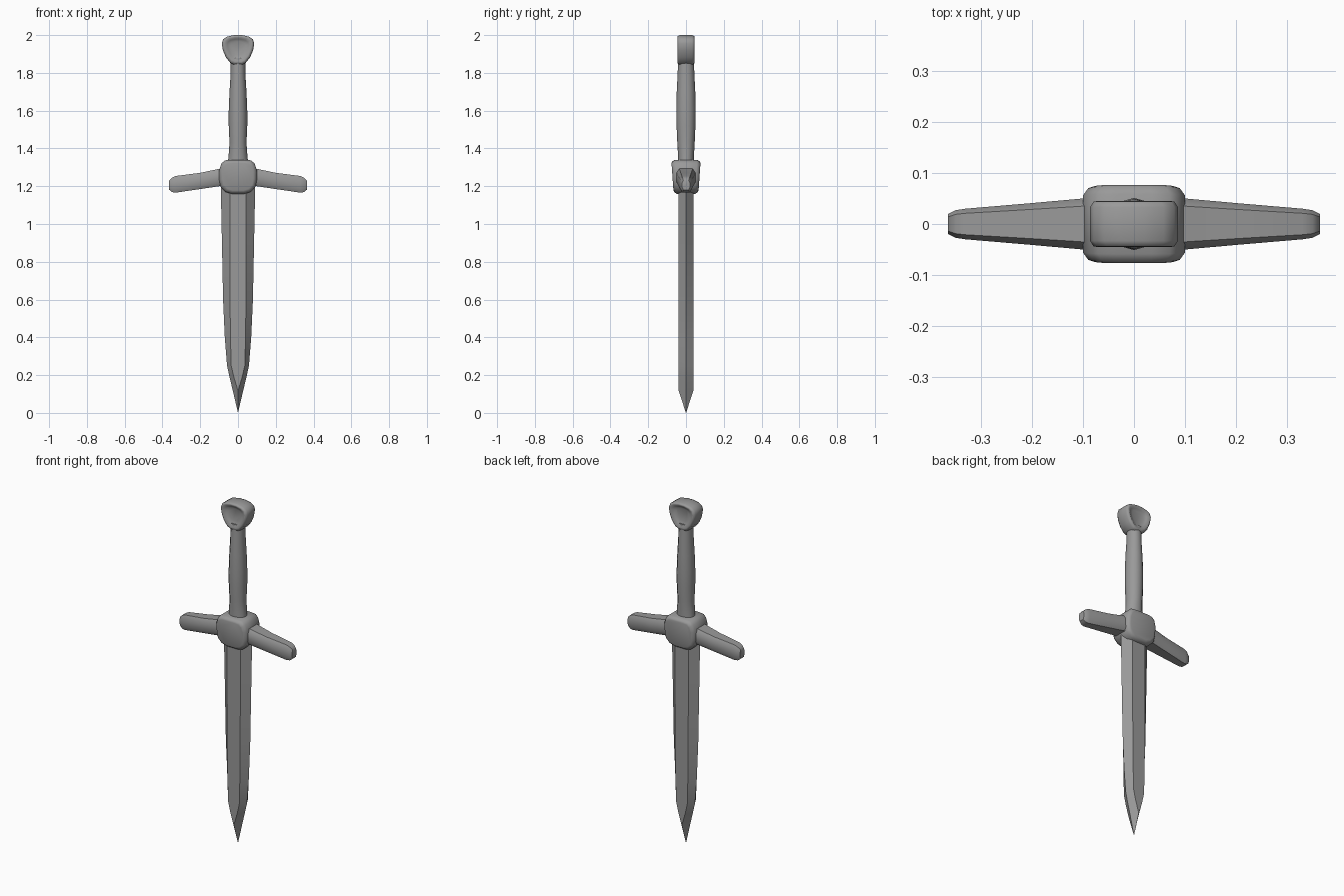
import bpy, bmesh
from math import cos, sin, pi, radians

cube = bpy.data.objects.get("Cube")
if cube:
    bpy.data.objects.remove(cube)

steel = bpy.data.materials.new("grey steel")
steel.use_nodes = True
COLOUR = (0.32, 0.32, 0.32, 1)
steel.diffuse_color = COLOUR
steel.node_tree.nodes["Principled BSDF"].inputs["Base Color"].default_value = COLOUR


def loft(name, rings, angle=30, bevel=0, mirror=False):
    """Skin a list of equal-length rings and cap both ends."""
    bm = bmesh.new()
    loops = [[bm.verts.new(p) for p in ring] for ring in rings]
    n = len(rings[0])
    for a, b in zip(loops, loops[1:]):
        for i in range(n):
            j = (i + 1) % n
            bm.faces.new((a[i], a[j], b[j], b[i]))
    bm.faces.new(loops[0])
    bm.faces.new(loops[-1])
    bmesh.ops.remove_doubles(bm, verts=bm.verts, dist=0.0005)
    bmesh.ops.recalc_face_normals(bm, faces=bm.faces)
    mesh = bpy.data.meshes.new(name)
    bm.to_mesh(mesh)
    bm.free()
    mesh.materials.append(steel)
    obj = bpy.data.objects.new(name, mesh)
    bpy.context.collection.objects.link(obj)
    if mirror:
        mod = obj.modifiers.new("mirror", 'MIRROR')
        mod.use_axis = (True, False, False)
        mod.use_mirror_merge = False
    if bevel:
        mod = obj.modifiers.new("bevel", 'BEVEL')
        mod.width, mod.segments = bevel, 3
    bpy.ops.object.select_all(action='DESELECT')
    bpy.context.view_layer.objects.active = obj
    obj.select_set(True)
    bpy.ops.object.shade_smooth_by_angle(angle=radians(angle))
    return obj


def outline(half):
    """Close a right-hand (x, z) half profile, mirrored across x = 0."""
    return half + [(-x, z) for x, z in reversed(half)]


def plate_rings(points, centre, steps, taper=lambda z: 1):
    """Stack scaled copies of an outline along y."""
    return [[(x * s, y * taper(centre + (z - centre) * s), centre + (z - centre) * s)
             for x, z in points] for y, s in steps]


# Blade: flat centre strip with bevels running out to the edges
def blade_ring(z, edge, flat, thick):
    return [(edge, 0, z), (flat, thick, z), (-flat, thick, z),
            (-edge, 0, z), (-flat, -thick, z), (flat, -thick, z)]

loft("blade", [blade_ring(*r) for r in [
    (1.24, 0.092, 0.043, 0.04), (0.9, 0.085, 0.043, 0.04), (0.6, 0.079, 0.042, 0.04),
    (0.4, 0.07, 0.04, 0.04), (0.25, 0.058, 0.036, 0.04), (0.19, 0.045, 0.022, 0.04),
    (0.12, 0.028, 0.001, 0.04), (0, 0.0003, 0.0001, 0.0003)]], angle=12)

# Guard block: rounded outline, thicker at the top than the bottom
block = outline([(0.035, 1.16), (0.068, 1.17), (0.093, 1.197), (0.1, 1.235),
                 (0.1, 1.285), (0.088, 1.32), (0.07, 1.337), (0.035, 1.34)])
loft("guard_block", plate_rings(
    block, 1.25, [(-0.077, 0.8), (-0.073, 0.9), (-0.058, 1), (0.058, 1), (0.073, 0.9), (0.077, 0.8)],
    lambda z: 0.93 + (z - 1.25) * 0.9), angle=45)

# Guard arms: tapered drooping bars with chamfered ends
def arm_ring(x, z, width, height):
    a, b = width * 0.7, height * 0.55
    return [(x, sy, z + sz) for sy, sz in [
        (a, height), (-a, height), (-width, b), (-width, -b),
        (-a, -height), (a, -height), (width, -b), (width, b)]]

loft("guard_arms", [arm_ring(*r) for r in [
    (0.03, 1.258, 0.055, 0.05), (0.1, 1.246, 0.05, 0.046), (0.2, 1.228, 0.041, 0.043),
    (0.33, 1.21, 0.03, 0.044), (0.35, 1.207, 0.027, 0.038), (0.364, 1.206, 0.02, 0.025)]],
    angle=45, mirror=True)

# Grip: swelling oval handle
SIDES = 12
loft("grip", [[(rx * cos(2 * pi * i / SIDES), ry * sin(2 * pi * i / SIDES), z)
               for i in range(SIDES)] for z, rx, ry in [
    (1.31, 0.055, 0.042), (1.36, 0.05, 0.042), (1.43, 0.045, 0.046), (1.52, 0.049, 0.05),
    (1.6, 0.049, 0.051), (1.7, 0.045, 0.049), (1.78, 0.04, 0.045), (1.88, 0.038, 0.041)]], angle=60)

# Pommel: rounded triangle, dished on the front and back
head = outline([(0.02, 1.843), (0.04, 1.852), (0.064, 1.882), (0.08, 1.92),
                (0.086, 1.955), (0.079, 1.978), (0.058, 1.992), (0.02, 2.0)])
loft("pommel", plate_rings(head, 1.94, [
    (-0.03, 0.45), (-0.036, 0.65), (-0.045, 0.82), (-0.044, 0.92), (-0.033, 1),
    (0.033, 1), (0.044, 0.92), (0.045, 0.82), (0.036, 0.65), (0.03, 0.45)]), angle=60)
